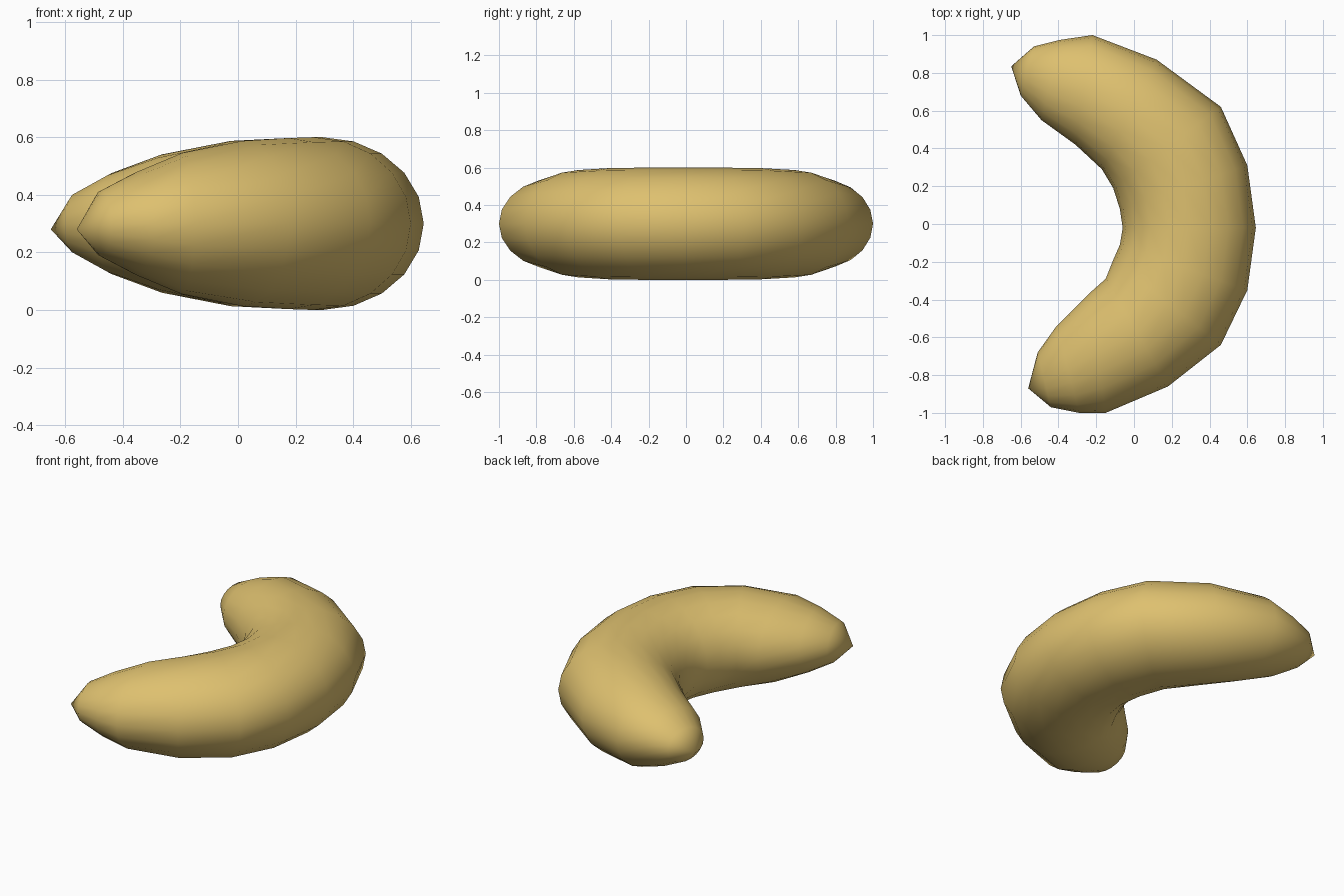
import bpy
import bmesh
import math
from mathutils import Vector

default_cube = bpy.data.objects.get("Cube")
if default_cube:
    bpy.data.objects.remove(default_cube, do_unlink=True)

SIDES = 20
MIDDLE = 0.3

# Cross-sections along the curve: outer edge, inner edge, half height
sections = [
    ((-.44, -.97), (-.51, -.68), .115),
    ((-.29, -1), (-.41, -.54), .18),
    ((-.15, -1), (-.24, -.37), .245),
    ((.18, -.86), (-.15, -.29), .287),
    ((.46, -.64), (-.11, -.19), .297),
    ((.6, -.35), (-.075, -.11), .3),
    ((.645, -.02), (-.06, -.02), .3),
    ((.6, .31), (-.075, .08), .3),
    ((.46, .62), (-.11, .19), .297),
    ((.12, .87), (-.17, .29), .287),
    ((-.22, 1), (-.31, .42), .24),
    ((-.39, .975), (-.49, .55), .175),
    ((-.53, .94), (-.6, .68), .105),
]
front_tip = (-.56, -.87, .28)
back_tip = (-.65, .835, .28)


def flat_material(name, colour):
    material = bpy.data.materials.new(name)
    material.use_nodes = True
    material.diffuse_color = colour
    shader = next(n for n in material.node_tree.nodes if n.type == "BSDF_PRINCIPLED")
    shader.inputs["Base Color"].default_value = colour
    shader.inputs["Roughness"].default_value = 0.8
    return material


def add_ring(bm, outer, inner, half_height):
    """Upright elliptical ring spanning the outer and inner edge points."""
    outer, inner = Vector((*outer, MIDDLE)), Vector((*inner, MIDDLE))
    centre, across = (outer + inner) / 2, (outer - inner) / 2
    up = Vector((0, 0, half_height))
    ring = []
    for i in range(SIDES):
        angle = math.tau * i / SIDES
        ring.append(bm.verts.new(centre + across * math.cos(angle) + up * math.sin(angle)))
    return ring


def close_end(bm, ring, point):
    """Fan of triangles from a ring to a pointed tip."""
    tip = bm.verts.new(point)
    for i, vert in enumerate(ring):
        bm.faces.new((vert, ring[(i + 1) % SIDES], tip))


# Curved tapering body
bm = bmesh.new()
rings = [add_ring(bm, *section) for section in sections]
for a, b in zip(rings, rings[1:]):
    for i in range(SIDES):
        j = (i + 1) % SIDES
        bm.faces.new((a[i], a[j], b[j], b[i]))

# Pointed ends
close_end(bm, rings[0], front_tip)
close_end(bm, rings[-1], back_tip)
bmesh.ops.recalc_face_normals(bm, faces=bm.faces)
for face in bm.faces:
    face.smooth = True

mesh = bpy.data.meshes.new("crescent_body")
bm.to_mesh(mesh)
bm.free()
mesh.materials.append(flat_material("golden_tan", (.73, .53, .16, 1)))
body = bpy.data.objects.new("crescent_body", mesh)
bpy.context.collection.objects.link(body)
